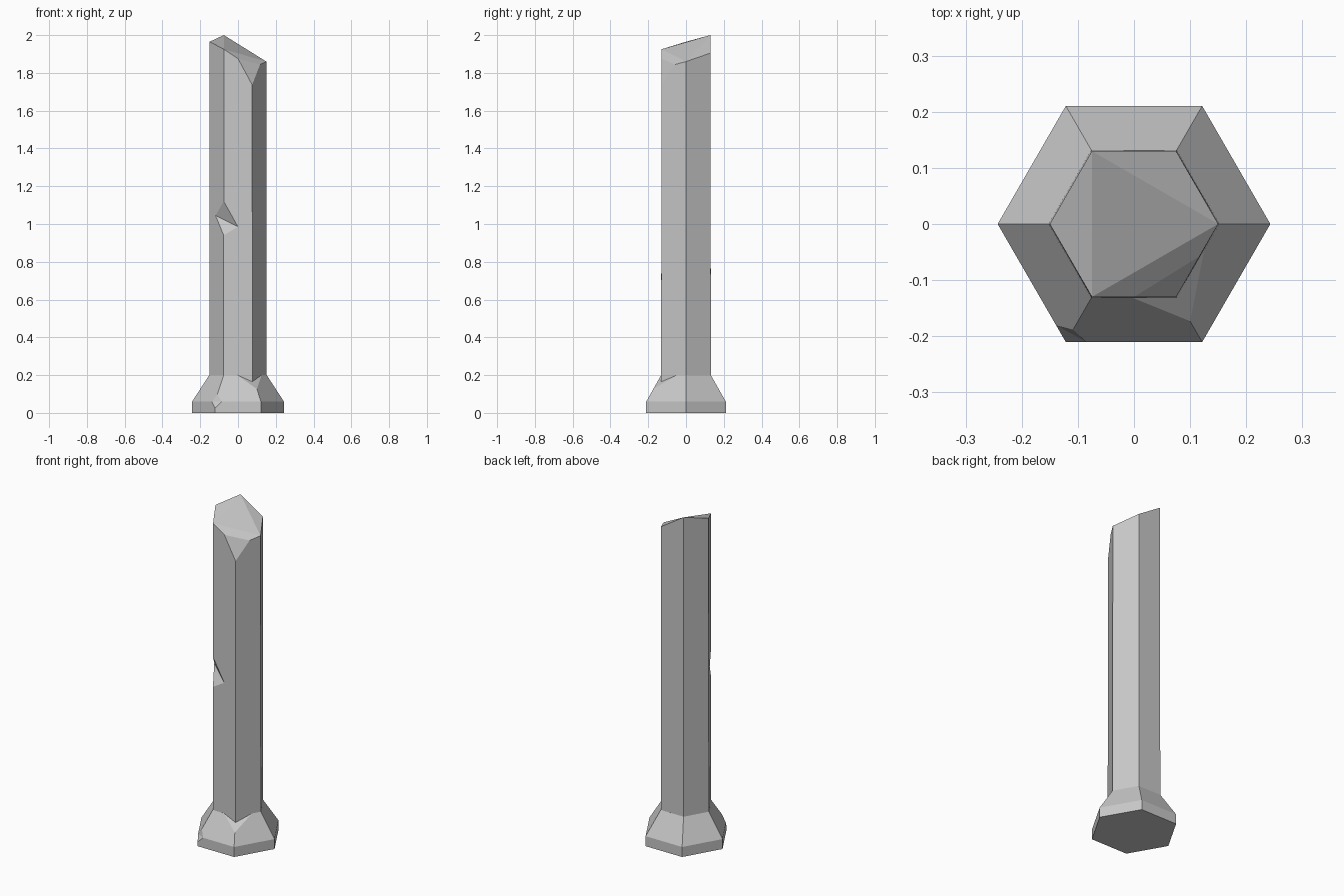
import bpy, bmesh, math
from mathutils import Vector

cube = bpy.data.objects.get("Cube")
if cube:
    bpy.data.objects.remove(cube, do_unlink=True)

stone = bpy.data.materials.new("grey_stone")
stone.use_nodes = True
GREY = (0.58, 0.58, 0.58, 1)
stone.diffuse_color = GREY
stone.node_tree.nodes["Principled BSDF"].inputs["Base Color"].default_value = GREY


def make_object(name, bm):
    bmesh.ops.recalc_face_normals(bm, faces=bm.faces[:])
    mesh = bpy.data.meshes.new(name)
    bm.to_mesh(mesh)
    bm.free()
    mesh.materials.append(stone)
    obj = bpy.data.objects.new(name, mesh)
    bpy.context.collection.objects.link(obj)
    return obj


def hex_ring(bm, radius, heights):
    """Six corners, counter-clockwise from +x."""
    return [bm.verts.new((radius * math.cos(i * math.pi / 3),
                          radius * math.sin(i * math.pi / 3), z))
            for i, z in enumerate(heights)]


def bridge(bm, low, high):
    for i in range(6):
        j = (i + 1) % 6
        bm.faces.new((low[i], low[j], high[j], high[i]))


def slice_corner(bm, a, b, c, away):
    """Cut off the side of plane abc that holds the point away."""
    a, b, c = Vector(a), Vector(b), Vector(c)
    normal = (b - a).cross(c - a).normalized()
    if normal.dot(Vector(away) - a) < 0:
        normal = -normal
    cut = bmesh.ops.bisect_plane(
        bm, geom=bm.verts[:] + bm.edges[:] + bm.faces[:], dist=1e-5,
        plane_co=a, plane_no=normal, clear_outer=True)["geom_cut"]
    edges = [e for e in cut if isinstance(e, bmesh.types.BMEdge)]
    bmesh.ops.holes_fill(bm, edges=edges, sides=0)


def notch(target, points):
    """Cut a wedge-shaped nick; the points span the wedge."""
    bm = bmesh.new()
    for p in points:
        bm.verts.new(p)
    bmesh.ops.convex_hull(bm, input=bm.verts[:])
    cutter = make_object("nick_cutter", bm)
    cutter.hide_render = True
    mod = target.modifiers.new("nick", 'BOOLEAN')
    mod.operation = 'DIFFERENCE'
    mod.solver = 'EXACT'
    mod.object = cutter
    bpy.context.view_layer.objects.active = target
    bpy.ops.object.modifier_apply(modifier=mod.name)
    bpy.data.objects.remove(cutter, do_unlink=True)


# Flared hexagonal base with one chipped upper corner
bm = bmesh.new()
rings = [hex_ring(bm, r, [z] * 6) for r, z in ((0.243, 0), (0.243, 0.06), (0.152, 0.2))]
bridge(bm, rings[0], rings[1])
bridge(bm, rings[1], rings[2])
bm.faces.new(rings[0][::-1])
bm.faces.new(rings[2])
slice_corner(bm, (0, -0.13, 0.2), (0.1, -0.175, 0.125), (0.12, -0.05, 0.2),
             away=(0.077, -0.13, 0.2))
base = make_object("base", bm)

# Nick on the front corner of the base
notch(base, [(-0.14, -0.18, 0.06), (-0.085, -0.21, 0.06), (-0.109, -0.188, 0.1),
             (-0.122, -0.211, 0.025), (-0.15, -0.26, 0.065)])

# Hexagonal shaft with a slanted, broken top
bm = bmesh.new()
foot = hex_ring(bm, 0.152, [0.1] * 6)
top = hex_ring(bm, 0.150, [1.86, 1.905, 2.0, 1.965, 1.925, 1.825])
bridge(bm, foot, top)
bm.faces.new(foot[::-1])
for tri in ((2, 3, 4), (2, 4, 0), (0, 1, 2), (0, 4, 5)):
    bm.faces.new([top[i] for i in tri])
slice_corner(bm, (0, -0.13, 1.875), (0.12, -0.055, 1.845), (0.076, -0.13, 1.735),
             away=(0.076, -0.13, 1.83))
shaft = make_object("shaft", bm)

# Nick halfway up the front edge of the shaft
notch(shaft, [(-0.12, -0.055, 1.045), (0, -0.131, 0.985), (-0.0755, -0.1308, 1.12),
              (-0.0755, -0.1308, 0.94), (-0.11, -0.19, 1.02)])
